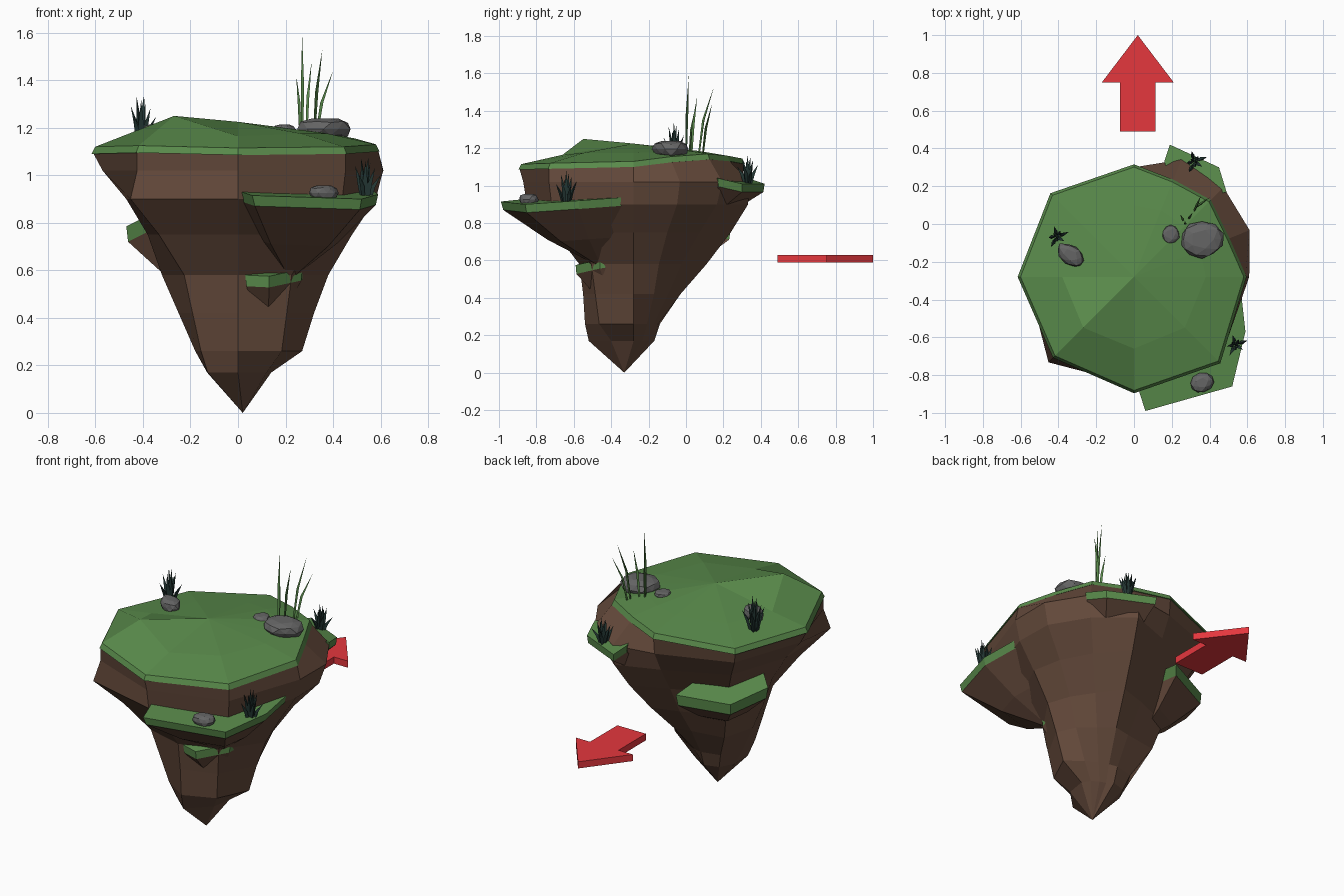
import bpy, bmesh, math, random
from mathutils import Vector, Matrix

random.seed(4)
cube = bpy.data.objects.get("Cube")
if cube:
    bpy.data.objects.remove(cube)


def material(name, rgb):
    m = bpy.data.materials.new(name)
    m.use_nodes = True
    col = (*rgb, 1)
    m.diffuse_color = col
    bsdf = next(n for n in m.node_tree.nodes if n.type == 'BSDF_PRINCIPLED')
    bsdf.inputs["Base Color"].default_value = col
    return m


soil = material("brown soil", (.132, .07, .045))
turf = material("green turf", (.1, .255, .07))
reed = material("dark leaf", (.016, .036, .032))
stone = material("grey stone", (.13, .13, .13))
red = material("red", (.78, .038, .048))


def finish(name, bm, mat):
    bmesh.ops.recalc_face_normals(bm, faces=bm.faces)
    me = bpy.data.meshes.new(name)
    bm.to_mesh(me)
    bm.free()
    me.materials.append(mat)
    ob = bpy.data.objects.new(name, me)
    bpy.context.collection.objects.link(ob)


def loft(bm, rings):
    """Skin a list of rings; a final single point closes as a fan, others get a cap."""
    vs = [[bm.verts.new(p) for p in r] for r in rings]
    for a, b in zip(vs, vs[1:]):
        for i in range(len(a)):
            j = (i + 1) % len(a)
            if len(b) == 1:
                bm.faces.new((a[i], a[j], b[0]))
            else:
                bm.faces.new((a[i], a[j], b[j], b[i]))
    for r in (vs[0], vs[-1]):
        if len(r) > 2:
            bm.faces.new(r)


# Island: radii by direction for every level
HUB = Vector((0, -.28, 0))
ANGLES = [math.radians(a) for a in (0, 22, 45, 68, 90, 135, 180, 225, 270, 315)]


def ring(radii, heights, lift=0, grow=1):
    return [HUB + Vector((math.cos(a) * r * grow, math.sin(a) * r * grow, h + lift))
            for a, r, h in zip(ANGLES, radii, heights)]


RIM = [.59, .54, .57, .55, .59, .62, .61, .6, .61, .64]
RIM_Z = [1.105, 1.13, 1.145, 1.135, 1.12, 1.085, 1.095, 1.1, 1.09, 1.095]
LEVELS = [
    (1.02, [.61, .66, .67, .67, .58, .6, .57, .6, .59, .64]),
    (.9, [.58, .62, .63, .66, .52, .5, .47, .64, .57, .62]),
    (.75, [.48, .48, .5, .56, .43, .4, .38, .47, .42, .46]),
    (.58, [.38, .36, .36, .42, .34, .34, .32, .32, .29, .32]),
    (.42, [.32, .29, .26, .27, .23, .28, .25, .27, .27, .29]),
    (.26, [.27, .19, .15, .14, .14, .16, .18, .22, .26, .26]),
    (.17, [.14, .12, .1, .09, .11, .12, .13, .18, .24, .17]),
]
bm = bmesh.new()
loft(bm, [ring(RIM, RIM_Z)] + [ring(r, [z] * len(r)) for z, r in LEVELS]
     + [[Vector((.02, -.33, 0))]])
finish("island_rock", bm, soil)

# Turf cap with a thin rim and one raised hump
hump = [1.175, 1.18, 1.19, 1.185, 1.175, 1.155, 1.155, 1.25, 1.165, 1.175]
bm = bmesh.new()
loft(bm, [ring(RIM, RIM_Z, -.005, 1.01), ring(RIM, RIM_Z, .025, .985),
          ring([.38] * 10, hump), [HUB + Vector((0, 0, 1.225))]])
finish("turf_cap", bm, turf)


# Ledges: turf slab on a rock wedge that tapers into the island
def ledge(name, outline, thick, root):
    top = [Vector(p) for p in outline]
    mid = sum(top, Vector()) / len(top)
    low = [p + (mid - p) * .04 - Vector((0, 0, thick)) for p in top]
    bm = bmesh.new()
    loft(bm, [top, low])
    finish(name + "_turf", bm, turf)
    root = Vector(root)
    inner = [p.lerp(root, .45) - Vector((0, 0, .02)) for p in low]
    bm = bmesh.new()
    loft(bm, [low, inner, [root]])
    finish(name + "_rock", bm, soil)


ledge("front_ledge", [(0, -.8, .935), (.06, -.99, .915), (.52, -.86, .9),
                      (.59, -.57, .92), (.56, -.3, .94), (.3, -.5, .94)],
      .045, (.22, -.45, .56))
ledge("back_ledge", [(.16, .33, 1.04), (.19, .42, 1.01), (.45, .3, 1.01),
                     (.49, .17, 1.04), (.25, .1, 1.06)], .045, (.18, -.05, .72))
ledge("left_ledge", [(-.1, .24, .775), (-.38, .12, .745), (-.47, -.11, .785),
                     (-.36, -.21, .84), (-.15, 0, .84)], .065, (-.15, -.15, .48))
ledge("lower_ledge", [(.03, -.565, .58), (.13, -.59, .575), (.27, -.46, .605),
                      (.29, -.36, .62), (.12, -.44, .62)], .048, (.12, -.36, .32))


# Stones: squashed, flat-topped and slightly irregular
def rock(name, centre, size, turn=0):
    bm = bmesh.new()
    bmesh.ops.create_icosphere(bm, subdivisions=2, radius=1)
    for v in bm.verts:
        v.co *= random.uniform(.92, 1.06)
        v.co.z = max(-.7, min(.75, v.co.z))
    bm.transform(Matrix.Translation(centre) @ Matrix.Rotation(turn, 4, 'Z')
                 @ Matrix.Diagonal((*size, 1)))
    finish(name, bm, stone)


rock("large_stone", (.36, -.08, 1.195), (.115, .1, .058))
rock("small_stone", (.195, -.055, 1.195), (.046, .052, .024))
rock("left_stone", (-.335, -.165, 1.18), (.083, .052, .045), -.6)
rock("ledge_stone", (.36, -.84, .925), (.062, .052, .042), .3)


# Grass blades: bent, tapering three-sided spikes
def blade(bm, base, tip, width):
    base, tip = Vector(base), Vector(tip)
    side = Vector((tip.x - base.x, tip.y - base.y, 0))
    bend = base.lerp(tip, .5) - side * .2
    spin = random.uniform(0, math.tau)

    def tri(c, w):
        return [c + Vector((math.cos(spin + k * math.tau / 3),
                            math.sin(spin + k * math.tau / 3), 0)) * w
                for k in range(3)]
    loft(bm, [tri(base, width * .7), tri(bend, width), [tip]])


bm = bmesh.new()
for base, tip in [((.27, .0, 1.18), (.27, .015, 1.59)),
                  ((.26, .02, 1.18), (.245, .05, 1.42)),
                  ((.32, .07, 1.17), (.355, .15, 1.53)),
                  ((.29, .03, 1.18), (.31, .06, 1.48)),
                  ((.33, .09, 1.17), (.4, .14, 1.44))]:
    blade(bm, base, tip, .008)
finish("tall_grass", bm, turf)


def tuft(name, base, height):
    bm = bmesh.new()
    base = Vector(base)
    for k in range(9):
        a = k * 2.4
        out = Vector((math.cos(a), math.sin(a), 0))
        reach = .015 + .055 * (k / 8)
        tip = base + out * reach + Vector((0, 0, height * (1 - .055 * k)))
        blade(bm, base + out * reach * .3, tip, .012)
    finish(name, bm, reed)


tuft("left_tuft", (-.41, -.065, 1.13), .21)
tuft("ledge_tuft", (.535, -.64, .9), .18)
tuft("back_tuft", (.32, .33, 1.01), .15)

# Direction arrow floating behind the island
half = [(.095, .49), (.095, .75), (.19, .75)]
shape = half + [(0, 1)] + [(-x, y) for x, y in reversed(half)]
bm = bmesh.new()
loft(bm, [[Vector((x + .02, y, z)) for x, y in shape] for z in (.59, .63)])
finish("arrow", bm, red)
